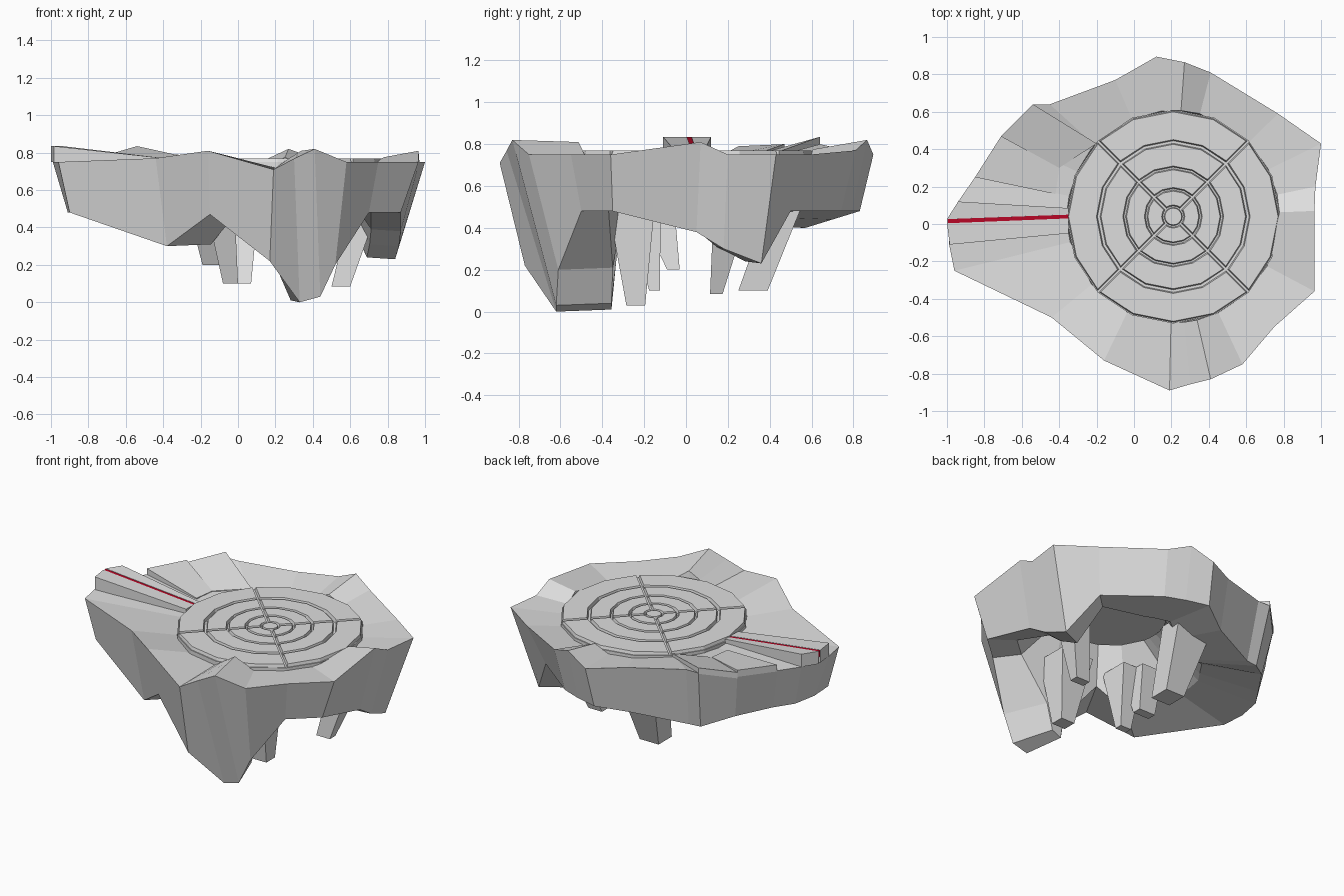
import bpy, bmesh, math
from mathutils import Vector

if "Cube" in bpy.data.objects:
    bpy.data.objects.remove(bpy.data.objects["Cube"])

CX, CY = 0.21, 0.04      # centre of the round pad


def material(name, col):
    m = bpy.data.materials.new(name)
    m.diffuse_color = (*col, 1)
    m.use_nodes = True
    m.node_tree.nodes["Principled BSDF"].inputs["Base Color"].default_value = m.diffuse_color
    return m


grey = material("stone grey", (0.73, 0.73, 0.73))
red = material("deep red", (0.5, 0.002, 0.02))


def make(name, verts, faces, mat):
    me = bpy.data.meshes.new(name)
    me.from_pydata([tuple(v) for v in verts], [], faces)
    bm = bmesh.new()
    bm.from_mesh(me)
    bmesh.ops.recalc_face_normals(bm, faces=bm.faces)
    bm.to_mesh(me)
    bm.free()
    me.materials.append(mat)
    ob = bpy.data.objects.new(name, me)
    bpy.context.collection.objects.link(ob)
    return ob


def hexa(name, bottom, top, mat=grey):
    n = len(top)
    faces = [tuple(range(n))[::-1], tuple(range(n, 2 * n))]
    faces += [(i, (i + 1) % n, n + (i + 1) % n, n + i) for i in range(n)]
    return make(name, list(bottom) + list(top), faces, mat)


# Rock ring: rim stations (x, y, rim height, height at the pad), going clockwise from the left
RIM = [(-.99, -.10, .75, .74), (-.94, .12, .75, .74), (-.85, .25, .75, .73), (-.71, .47, .76, .73),
       (-.54, .64, .80, .73), (-.45, .64, .80, .74), (-.10, .77, .77, .73), (.12, .895, .75, .73),
       (.27, .865, .82, .775), (.41, .81, .77, .73), (.77, .59, .75, .73), (1.0, .43, .75, .73),
       (.97, .20, .75, .73), (.965, .07, .81, .775), (.965, -.36, .75, .73), (.75, -.55, .75, .73),
       (.58, -.75, .75, .73), (.41, -.83, .82, .81), (.30, -.857, .768, .765), (.19, -.89, .71, .72),
       (-.16, -.73, .81, .72), (-.44, -.50, .77, .73), (-.96, -.25, .75, .73)]
# matching lower outer edge
BASE = [(-.91, -.06, .48), (-.88, .10, .48), (-.80, .22, .48), (-.66, .42, .46),
        (-.50, .56, .40), (-.42, .57, .40), (-.10, .70, .44), (.10, .83, .48),
        (.25, .79, .48), (.38, .74, .48), (.69, .50, .48), (.84, .36, .23),
        (.86, .18, .30), (.87, .05, .38), (.87, -.35, .48), (.70, -.50, .48),
        (.52, -.61, .20), (.44, -.62, .03), (.33, -.62, .0), (.17, -.77, .22),
        (-.15, -.63, .47), (-.38, -.45, .30), (-.90, -.22, .48)]
verts, faces = [], []
for (x, y, z, zi), (bx, by, bz) in zip(RIM, BASE):
    a = math.atan2(y - CY, x - CX)
    c, s = math.cos(a), math.sin(a)
    f = 0.76 if bx > 0.6 else 0.6
    verts += [(CX + .568 * c, CY + .568 * s, zi), (x, y, z), (bx, by, bz),
              (CX + (bx - CX) * f, CY + (by - CY) * f, bz + .01),
              (CX + .33 * c, CY + .33 * s, .70), (CX + .56 * c, CY + .56 * s, .71)]
n, P = len(RIM), 6
for i in range(n):
    j = (i + 1) % n
    for k in range(P):
        l = (k + 1) % P
        faces.append((i * P + k, i * P + l, j * P + l, j * P + k))
make("rock_ring", verts, faces, grey)


# Round pad: 16-sided base with separate plates, leaving ring and diagonal grooves
def circle(r, z, sides=16):
    return [(CX + r * math.cos(2 * math.pi * i / sides), CY + r * math.sin(2 * math.pi * i / sides), z)
            for i in range(sides)]


hexa("pad_base", circle(.572, .72), circle(.572, .75))


def arc(r, start, gap):
    d = math.asin(gap / r)
    angs = [start + d] + [start + i * math.pi / 8 for i in range(1, 4)] + [start + math.pi / 2 - d]
    return [Vector((CX + r * math.cos(a), CY + r * math.sin(a), 0)) for a in angs]


def sector(name, r0, r1, start):
    def ring(grow, z):
        lo, hi = arc(r0 - grow, start, .011 - grow), arc(r1 + grow, start, .011 - grow)
        return [v + Vector((0, 0, z)) for v in lo + hi[::-1]]
    lower, upper = ring(.007, .745), ring(0, .77)
    f = []
    for i in range(4):
        f.append((10 + i, 11 + i, 18 - i, 19 - i))      # top strips
    for i in range(10):
        j = (i + 1) % 10
        f.append((i, j, 10 + j, 10 + i))                # sloped sides
    make(name, lower + upper, f, grey)


for k, (r0, r1) in enumerate([(.062, .136), (.155, .250), (.270, .386), (.411, .560)]):
    for q in range(4):
        sector(f"pad_plate_{k}_{q}", r0, r1, math.pi / 4 + q * math.pi / 2)
hexa("pad_centre", circle(.050, .745), circle(.045, .77))


# Raised slabs on the left side
def slab(name, pts, depth=.085, mat=grey):
    hexa(name, [(x, y, z - depth) for x, y, z in pts], pts, mat)


slab("ramp_back", [(-.35, .085, .765), (-.35, .05, .765), (-1, .026, .835), (-.94, .12, .835)])
slab("ramp_front", [(-.35, .03, .765), (-.35, -.05, .765), (-.985, -.11, .835), (-1, .004, .835)])
slab("red_strip", [(-.35, .05, .763), (-.35, .03, .763), (-.998, .004, .833), (-.998, .026, .833)], .04, red)
slab("slab_low", [(-.42, .16, .74), (-.85, .25, .79), (-.71, .47, .80), (-.40, .30, .74)], .045)
slab("slab_high", [(-.40, .30, .74), (-.71, .47, .785), (-.54, .64, .835), (-.20, .43, .76)], .04)


# Hanging rock spikes underneath
def spike(name, low, lw, ld, high, hw, hd):
    def rect(c, w, d):
        return [(c[0] + sx * w / 2, c[1] + sy * d / 2, c[2]) for sx, sy in ((-1, -1), (1, -1), (1, 1), (-1, 1))]
    hexa(name, rect(low, lw, ld), rect(high, hw, hd))


spike("spike_back", (0, .32, .10), .14, .14, (-.02, .48, .52), .26, .16)
spike("spike_right", (.55, .145, .085), .10, .06, (.66, .21, .45), .14, .16)
spike("spike_front", (.36, -.24, .03), .10, .09, (.32, -.26, .50), .24, .22)
spike("spike_middle", (-.04, -.15, .10), .08, .05, (-.10, -.22, .55), .16, .20)
spike("spike_left", (-.13, -.06, .20), .12, .06, (-.20, -.16, .55), .16, .20)
